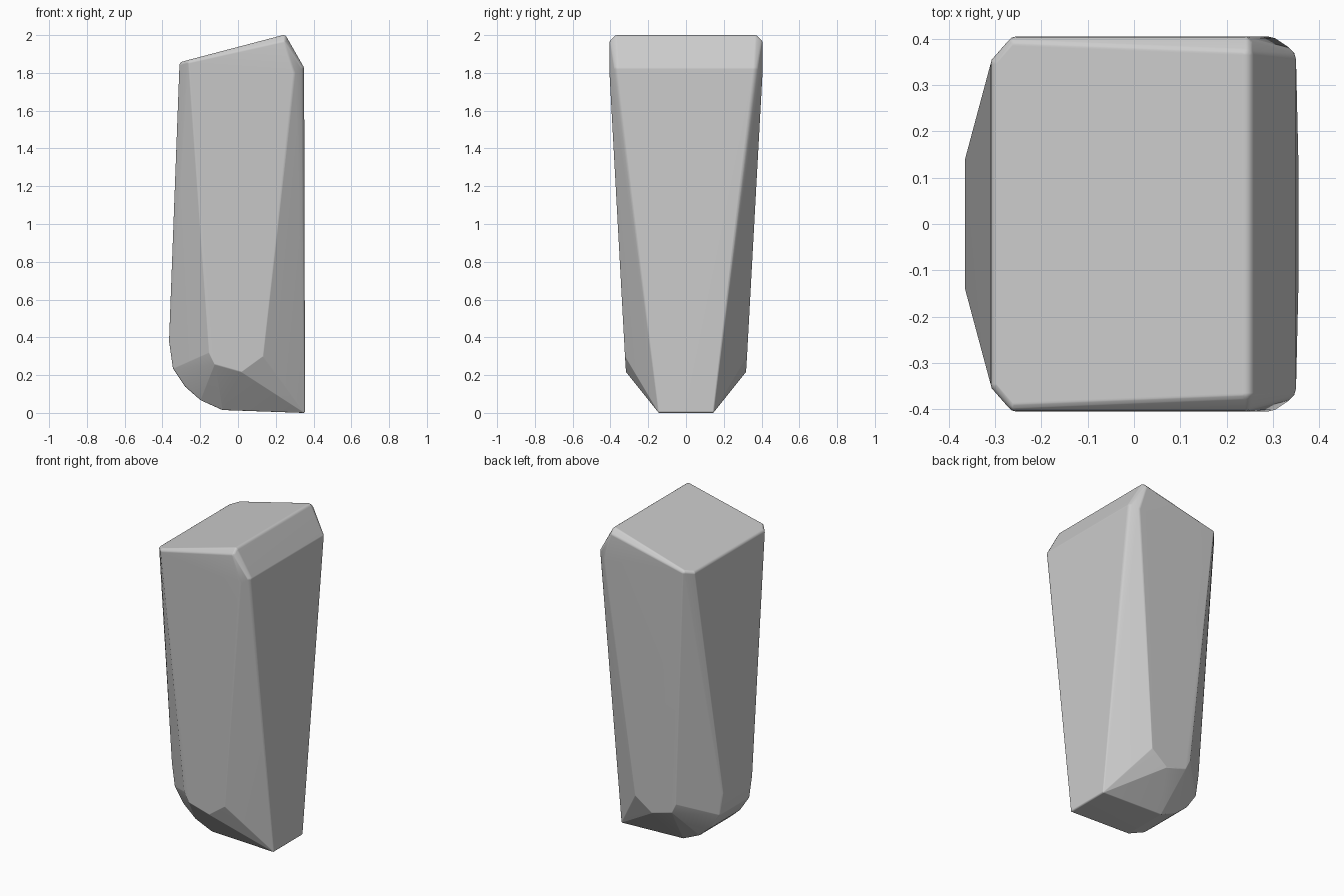
import bpy
import bmesh
from math import radians
from mathutils import Matrix

cube = bpy.data.objects.get("Cube")
if cube:
    bpy.data.objects.remove(cube, do_unlink=True)

# Plain grey material
grey = bpy.data.materials.new("plain grey")
grey.use_nodes = True
colour = (0.6, 0.6, 0.6, 1.0)
grey.diffuse_color = colour
shader = grey.node_tree.nodes["Principled BSDF"]
shader.inputs["Base Color"].default_value = colour
shader.inputs["Roughness"].default_value = 0.6

# Rounded corners of one half: x, y, z, rounding radius
slanted_top = [
    (-0.29, 0.345, 1.84, 0.02), (-0.255, 0.385, 1.85, 0.02),
    (0.24, 0.365, 1.98, 0.02), (0.24, 0.385, 1.96, 0.02),
    (0.32, 0.355, 1.82, 0.03), (0.29, 0.375, 1.80, 0.03),
]
side_panel_foot = [
    (-0.15, 0.312, 0.32, 0.01), (-0.12, 0.31, 0.26, 0.01),
    (0.02, 0.308, 0.22, 0.01), (0.13, 0.313, 0.30, 0.01),
]
curved_keel = [
    (-0.35, 0.14, 0.38, 0.015), (-0.33, 0.14, 0.24, 0.015),
    (-0.27, 0.14, 0.15, 0.015), (-0.19, 0.14, 0.08, 0.015),
    (-0.08, 0.14, 0.025, 0.01), (0.345, 0.14, 0.01, 0.01),
]

# Wrap small balls at every corner in one convex skin
bm = bmesh.new()
for x, y, z, radius in slanted_top + side_panel_foot + curved_keel:
    for side in (1, -1):
        bmesh.ops.create_uvsphere(bm, u_segments=12, v_segments=8, radius=radius,
                                  matrix=Matrix.Translation((x, side * y, z)))
skin = bmesh.ops.convex_hull(bm, input=bm.verts[:], use_existing_faces=False)
unused = {v for v in skin["geom_interior"] + skin["geom_unused"]
          if isinstance(v, bmesh.types.BMVert)}
bmesh.ops.delete(bm, geom=list(unused), context="VERTS")

# Merge flat triangles into clean panels
bmesh.ops.remove_doubles(bm, verts=bm.verts[:], dist=0.002)
bmesh.ops.dissolve_limit(bm, angle_limit=radians(1), verts=bm.verts[:], edges=bm.edges[:])
bmesh.ops.recalc_face_normals(bm, faces=bm.faces[:])

mesh = bpy.data.meshes.new("tapered_block")
bm.to_mesh(mesh)
bm.free()
mesh.materials.append(grey)
block = bpy.data.objects.new("tapered_block", mesh)
bpy.context.collection.objects.link(block)

# Soft edges with flat panels
bpy.ops.object.select_all(action="DESELECT")
block.select_set(True)
bpy.context.view_layer.objects.active = block
bpy.ops.object.shade_smooth_by_angle(angle=radians(40))
weighted = block.modifiers.new("flat panels", "WEIGHTED_NORMAL")
weighted.keep_sharp = True
